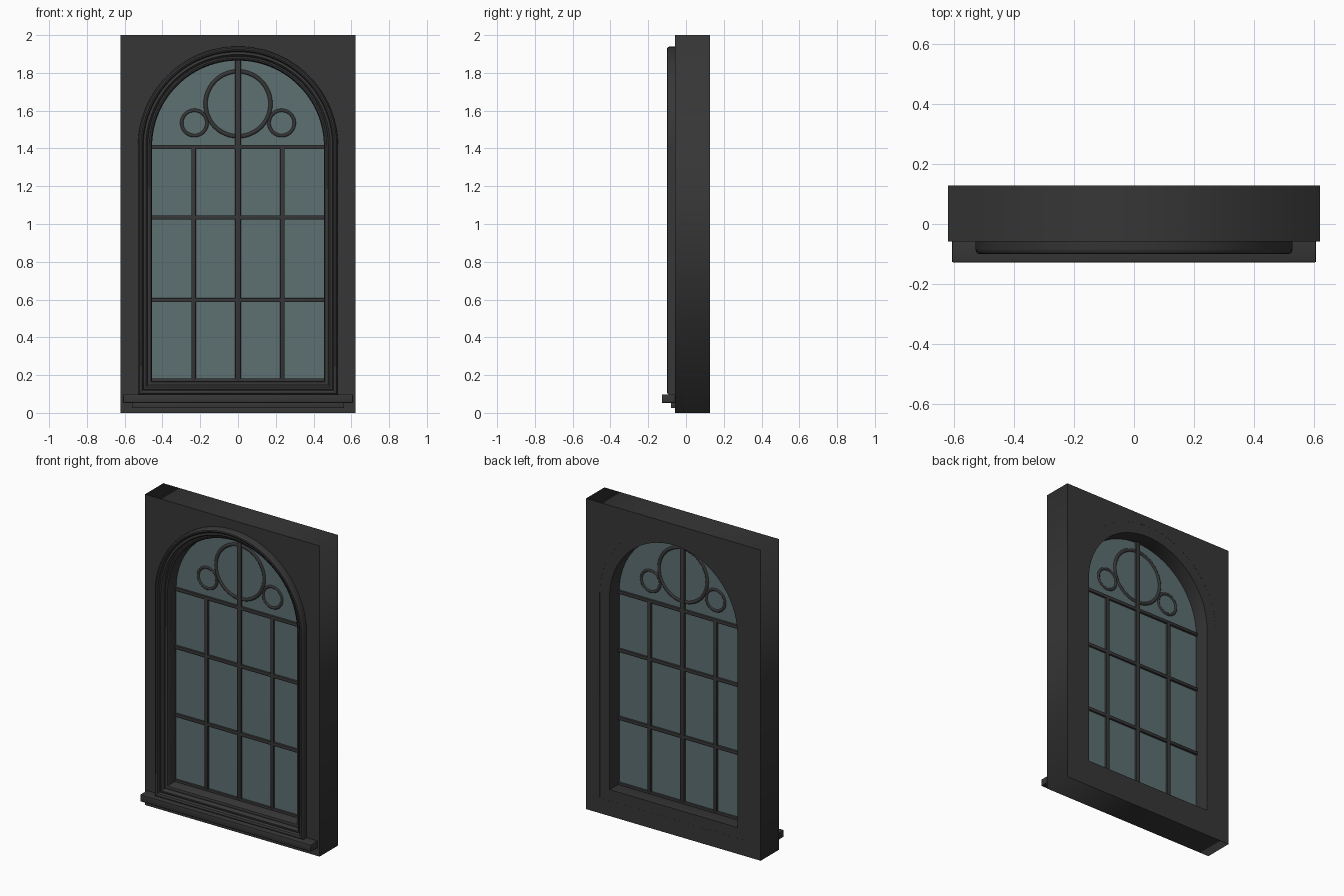
import bpy, bmesh, math

if "Cube" in bpy.data.objects:
    bpy.data.objects.remove(bpy.data.objects["Cube"])

def material(name, rgb):
    m = bpy.data.materials.new(name)
    m.diffuse_color = (*rgb, 1)
    m.use_nodes = True
    m.node_tree.nodes["Principled BSDF"].inputs["Base Color"].default_value = m.diffuse_color
    return m

DARK = material("dark_grey_paint", (0.037, 0.037, 0.037))
GLASS = material("blue_grey_glass", (0.110, 0.160, 0.167))

R, SPRING, BASE = 0.455, 1.41, 0.17      # opening half width, arch spring, opening bottom
FRONT, BACK = -0.058, 0.128              # wall faces
PANE_Y = 0.025

def arch(d, n=56):
    """Outline of the arched opening grown outwards by d, as (x, z) points."""
    r = R + d
    pts = [(-r, BASE - d), (r, BASE - d)]
    pts += [(r * math.cos(math.pi * i / n), SPRING + r * math.sin(math.pi * i / n))
            for i in range(n + 1)]
    return pts

def add(name, mesh, mat, smooth=False):
    ob = bpy.data.objects.new(name, mesh)
    bpy.context.collection.objects.link(ob)
    mesh.materials.clear()
    mesh.materials.append(mat)
    if smooth:
        bpy.ops.object.select_all(action='DESELECT')
        ob.select_set(True)
        bpy.context.view_layer.objects.active = ob
        bpy.ops.object.shade_smooth_by_angle(angle=math.radians(35))
    return ob

def slab(name, outlines, y0, y1, mat):
    """Filled flat shape in the xz plane; inner outlines become holes."""
    cu = bpy.data.curves.new(name, 'CURVE')
    cu.dimensions, cu.fill_mode, cu.extrude = '2D', 'BOTH', (y1 - y0) / 2
    for pts in outlines:
        sp = cu.splines.new('POLY')
        sp.points.add(len(pts) - 1)
        for p, (x, z) in zip(sp.points, pts):
            p.co = (x, z, 0, 1)
        sp.use_cyclic_u = True
    tmp = bpy.data.objects.new(name + "_curve", cu)
    bpy.context.collection.objects.link(tmp)
    dg = bpy.context.evaluated_depsgraph_get()
    mesh = bpy.data.meshes.new_from_object(tmp.evaluated_get(dg))
    bpy.data.objects.remove(tmp)
    bm = bmesh.new()
    bm.from_mesh(mesh)
    bmesh.ops.remove_doubles(bm, verts=bm.verts, dist=1e-5)
    for v in bm.verts:
        x, z, h = v.co
        v.co = (x, (y0 + y1) / 2 - h, z)
    bmesh.ops.recalc_face_normals(bm, faces=bm.faces)
    bm.to_mesh(mesh)
    bm.free()
    return add(name, mesh, mat)

def box(name, x, y, z, bevel=0.004):
    """Box from (min, max) ranges with softened edges."""
    bm = bmesh.new()
    bmesh.ops.create_cube(bm, size=1)
    for v in bm.verts:
        v.co = [(a + b) / 2 + c * (b - a) for c, (a, b) in zip(v.co, (x, y, z))]
    bmesh.ops.bevel(bm, geom=bm.edges[:], offset=bevel, segments=2,
                    profile=0.5, affect='EDGES')
    mesh = bpy.data.meshes.new(name)
    bm.to_mesh(mesh)
    bm.free()
    return add(name, mesh, DARK, True)

def ring(name, x, z, r, minor):
    bpy.ops.mesh.primitive_torus_add(major_radius=r, minor_radius=minor,
                                     major_segments=48, minor_segments=10,
                                     location=(x, PANE_Y, z),
                                     rotation=(math.pi / 2, 0, 0))
    ob = bpy.context.object
    ob.name = name
    ob.data.materials.append(DARK)
    bpy.ops.object.shade_smooth()

# wall panel with arched hole
W = 0.622
slab("wall_panel", [[(-W, 0), (W, 0), (W, 2), (-W, 2)], arch(0.07)], FRONT, BACK, DARK)

# moulded frame: profile (distance from opening, y) swept round the arch
profile = [(0.075, 0.1275), (0.075, -0.083), (0.073, -0.092), (0.067, -0.099),
           (0.059, -0.101), (0.051, -0.097), (0.047, -0.089), (0.046, -0.080),
           (0.040, -0.084), (0.033, -0.084), (0.027, -0.079), (0.024, -0.070),
           (0.023, -0.060), (0.015, -0.062), (0.006, -0.058), (0.000, -0.048),
           (0.000, 0.1275)]
bm = bmesh.new()
loops = [[bm.verts.new((x, y, z)) for x, z in arch(d)] for d, y in profile]
for a, b in zip(loops, loops[1:] + loops[:1]):
    n = len(a)
    for i in range(n):
        j = (i + 1) % n
        bm.faces.new((a[i], a[j], b[j], b[i]))
bmesh.ops.recalc_face_normals(bm, faces=bm.faces)
me = bpy.data.meshes.new("arched_frame")
bm.to_mesh(me)
bm.free()
add("arched_frame", me, DARK, True)

# glass pane
slab("glass_pane", [arch(0.004)], PANE_Y - 0.004, PANE_Y + 0.004, GLASS)

# glazing bars
depth = (PANE_Y - 0.017, PANE_Y + 0.017)
box("centre_bar", (-0.015, 0.015), depth, (BASE - 0.01, SPRING + R + 0.01))
for side, s in (("left", -1), ("right", 1)):
    box(side + "_bar", (s * 0.235 - 0.012, s * 0.235 + 0.012), depth, (BASE - 0.01, SPRING))
for i, z in enumerate((0.172, 0.597, 1.034, 1.408)):
    box(f"cross_bar_{i + 1}", (-R - 0.01, R + 0.01), depth, (z - 0.011, z + 0.011))

# tracery rings in the arch
ring("large_ring", 0, 1.636, 0.172, 0.012)
for side, s in (("left", -1), ("right", 1)):
    ring(side + "_small_ring", s * 0.231, 1.535, 0.067, 0.010)

# window sill with smaller moulding below
box("sill", (-0.608, 0.608), (-0.128, FRONT + 0.02), (0.053, 0.097), 0.003)
box("sill_moulding", (-0.562, 0.562), (-0.08, FRONT + 0.02), (0.025, 0.056), 0.003)
